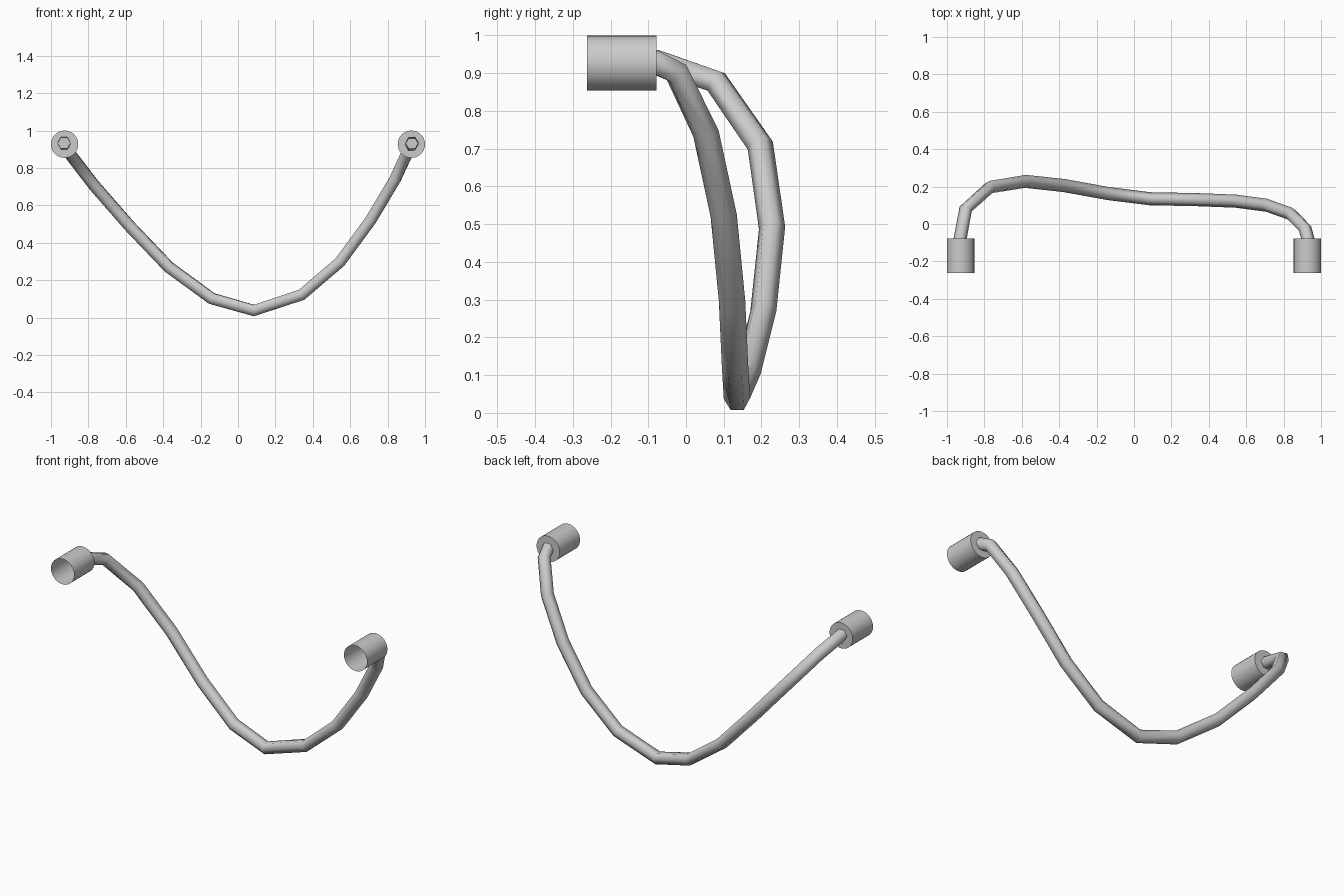
import bpy
import math

if "Cube" in bpy.data.objects:
    bpy.data.objects.remove(bpy.data.objects["Cube"])

# Hanging cable: hexagonal tube swept along a sagging path
path = [(-0.93, -0.12, 0.935), (-0.93, -0.08, 0.932), (-0.90, 0.08, 0.877),
        (-0.77, 0.197, 0.708), (-0.58, 0.228, 0.49), (-0.37, 0.205, 0.27),
        (-0.14, 0.163, 0.102), (0.085, 0.135, 0.038), (0.34, 0.13, 0.122),
        (0.545, 0.122, 0.297), (0.71, 0.10, 0.522), (0.84, 0.053, 0.74),
        (0.915, -0.025, 0.902), (0.93, -0.08, 0.928), (0.93, -0.12, 0.935)]
curve = bpy.data.curves.new("cable", "CURVE")
curve.dimensions = "3D"
curve.bevel_depth = 0.035
curve.bevel_resolution = 1
spline = curve.splines.new("POLY")
spline.points.add(len(path) - 1)
for point, co in zip(spline.points, path):
    point.co = (*co, 1)
cable = bpy.data.objects.new("cable", curve)
bpy.context.collection.objects.link(cable)
bpy.context.view_layer.objects.active = cable
cable.select_set(True)
bpy.ops.object.convert(target="MESH")
bpy.ops.object.shade_smooth()


# End sockets: thin cups, open at the front and closed at the back
def socket(name, x, sides=32, r=0.073, front=-0.262, back=-0.078, z=0.927):
    ring = [(x + r * math.cos(2 * math.pi * i / sides),
             z + r * math.sin(2 * math.pi * i / sides)) for i in range(sides)]
    verts = [(a, y, b) for y in (front, back) for a, b in ring]
    faces = [(i, (i + 1) % sides, sides + (i + 1) % sides, sides + i)
             for i in range(sides)]
    faces.append(tuple(reversed(range(sides, 2 * sides))))
    mesh = bpy.data.meshes.new(name)
    mesh.from_pydata(verts, [], faces)
    obj = bpy.data.objects.new(name, mesh)
    bpy.context.collection.objects.link(obj)
    bpy.ops.object.select_all(action="DESELECT")
    bpy.context.view_layer.objects.active = obj
    obj.select_set(True)
    bpy.ops.object.mode_set(mode="EDIT")
    bpy.ops.mesh.select_all(action="SELECT")
    bpy.ops.mesh.normals_make_consistent(inside=False)
    bpy.ops.object.mode_set(mode="OBJECT")
    bpy.ops.object.shade_smooth_by_angle(angle=math.radians(40))


socket("left_socket", -0.927)
socket("right_socket", 0.927)
